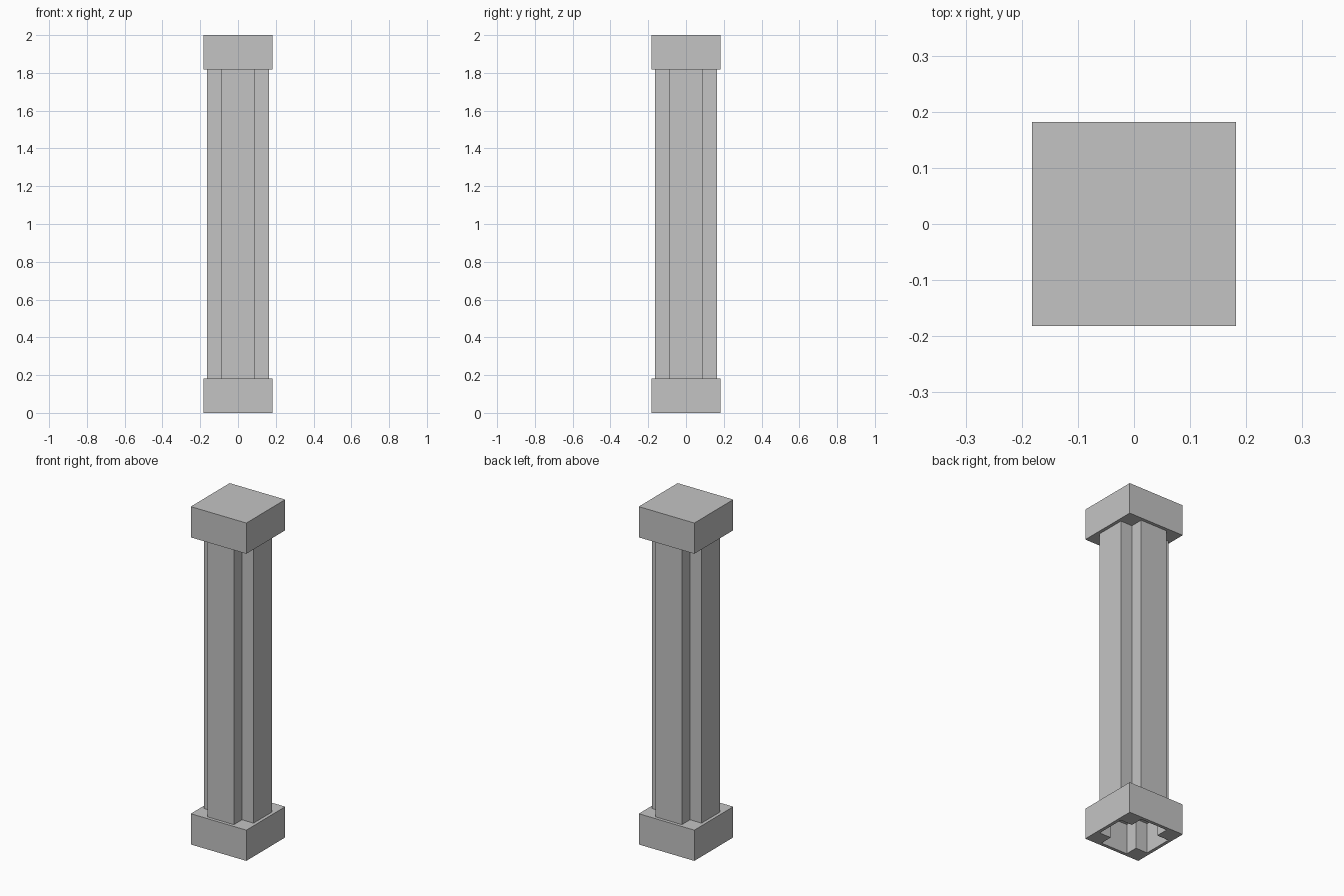
import bpy
import bmesh

if "Cube" in bpy.data.objects:
    bpy.data.objects.remove(bpy.data.objects["Cube"])

HALF = 0.182     # half width of base and cap
ARM = 0.163      # reach of the cross arms
NECK = 0.087     # half width of the cross arms
BLOCK = 0.182    # height of base and cap
TOP = 2.0

stone = bpy.data.materials.new("grey_stone")
stone.use_nodes = True
grey = (0.55, 0.55, 0.55, 1)
stone.diffuse_color = grey
stone.node_tree.nodes["Principled BSDF"].inputs["Base Color"].default_value = grey


def cross_outline():
    """Corners of the cross section, one quarter turned four times."""
    points = []
    x_axis, y_axis = (1, 0), (0, 1)
    for _ in range(4):
        for a, b in ((ARM, -NECK), (ARM, NECK), (NECK, NECK)):
            points.append((a * x_axis[0] + b * y_axis[0],
                           a * x_axis[1] + b * y_axis[1]))
        x_axis, y_axis = y_axis, (-x_axis[0], -x_axis[1])
    return points


def square_outline(h):
    return [(-h, -h), (h, -h), (h, h), (-h, h)]


def prism(name, outline, low, high):
    bm = bmesh.new()
    face = bm.faces.new([bm.verts.new((x, y, low)) for x, y in outline])
    grown = bmesh.ops.extrude_face_region(bm, geom=[face], use_keep_orig=True)
    top = [v for v in grown["geom"] if isinstance(v, bmesh.types.BMVert)]
    bmesh.ops.translate(bm, verts=top, vec=(0, 0, high - low))
    bmesh.ops.recalc_face_normals(bm, faces=bm.faces)
    mesh = bpy.data.meshes.new(name)
    bm.to_mesh(mesh)
    bm.free()
    mesh.materials.append(stone)
    obj = bpy.data.objects.new(name, mesh)
    bpy.context.collection.objects.link(obj)
    return obj


# Square blocks at both ends and the cross-shaped shaft between them
base = prism("base", square_outline(HALF), 0, BLOCK)
prism("cap", square_outline(HALF), TOP - BLOCK, TOP)
prism("shaft", cross_outline(), BLOCK, TOP - BLOCK)

# Cross-shaped socket in the underside of the base
cutter = prism("socket_cutter", cross_outline(), -0.1, BLOCK - 0.005)
cutter.hide_render = True
cutter.hide_viewport = True
cutter.display_type = 'WIRE'
socket = base.modifiers.new("socket", 'BOOLEAN')
socket.operation = 'DIFFERENCE'
socket.solver = 'EXACT'
socket.object = cutter
